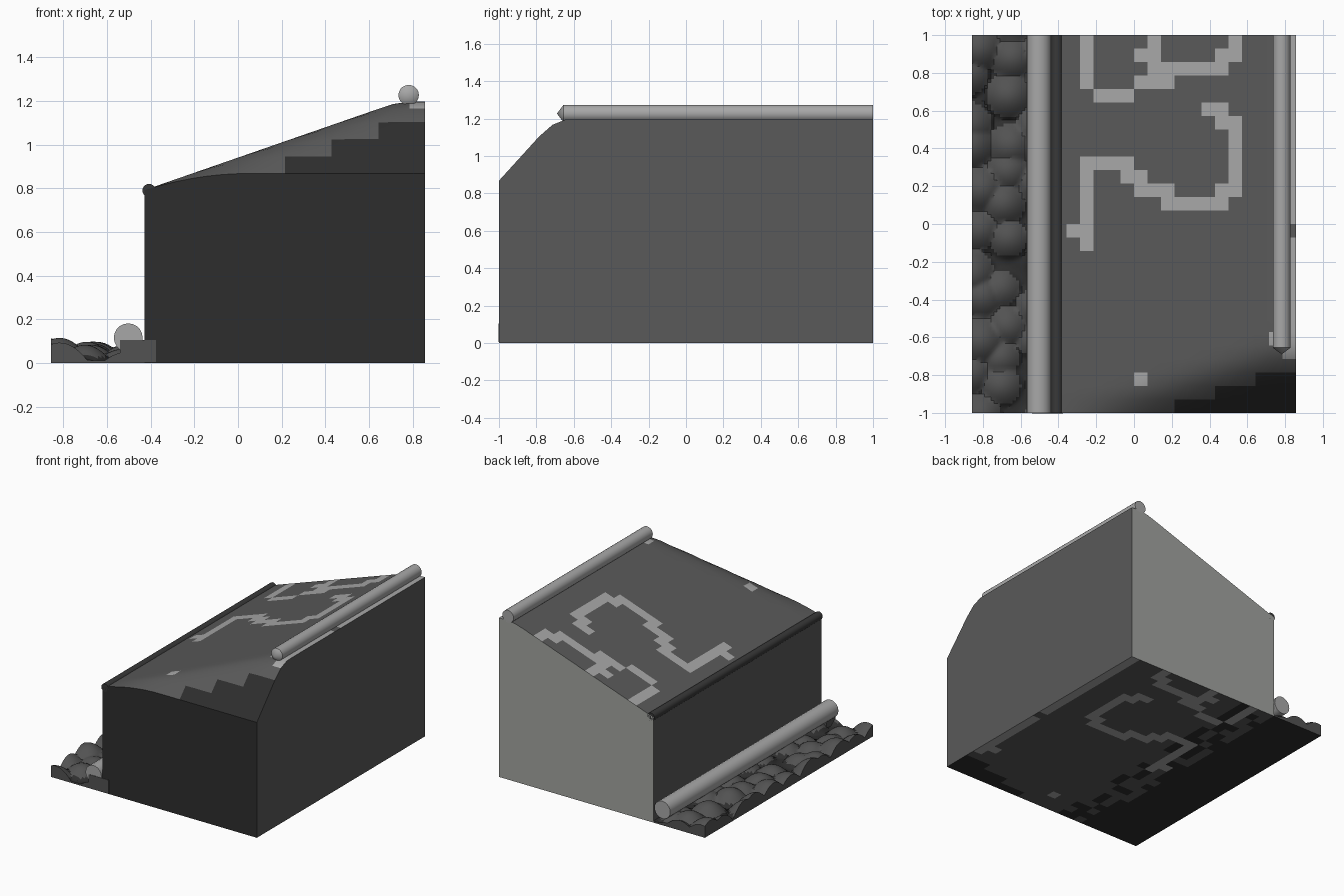
import bpy, bmesh, math, random
from mathutils import Vector

if "Cube" in bpy.data.objects:
    bpy.data.objects.remove(bpy.data.objects["Cube"])

random.seed(4)
C = 1 / 14  # size of one square of the roof pattern


def material(name, r, g, b):
    m = bpy.data.materials.new(name)
    m.diffuse_color = (r, g, b, 1)
    m.use_nodes = True
    m.node_tree.nodes["Principled BSDF"].inputs["Base Color"].default_value = m.diffuse_color
    return m


GREY = material("mid grey", 0.1, 0.1, 0.1)
DARK = material("charcoal", 0.027, 0.027, 0.027)
PALE = material("pale grey", 0.39, 0.39, 0.39)
BACK = material("pale stone", 0.36, 0.37, 0.35)
ROCK = material("rock grey", 0.085, 0.085, 0.085)
TRIM = material("trim grey", 0.04, 0.04, 0.04)


def finish(name, bm, mats, smooth=True):
    bmesh.ops.recalc_face_normals(bm, faces=bm.faces[:])
    me = bpy.data.meshes.new(name)
    bm.to_mesh(me)
    bm.free()
    ob = bpy.data.objects.new(name, me)
    bpy.context.collection.objects.link(ob)
    for m in mats:
        me.materials.append(m)
    if smooth:
        bpy.ops.object.select_all(action='DESELECT')
        ob.select_set(True)
        bpy.context.view_layer.objects.active = ob
        bpy.ops.object.shade_smooth_by_angle(angle=math.radians(35))
    return ob


def height_block(name, xs, ys, height, rule, mats):
    """Closed block with a height-field top; rule(kind, i, j, z) picks the material."""
    bm = bmesh.new()
    nx, ny = len(xs) - 1, len(ys) - 1
    top = [[bm.verts.new((x, y, height(x, y))) for y in ys] for x in xs]
    bot = [[bm.verts.new((x, y, 0)) for y in ys] for x in xs]

    def face(kind, i, j, *vs):
        f = bm.faces.new(vs)
        z = sum(v.co.z for v in vs) / len(vs)
        f.material_index = rule(kind, i, j, z)

    for i in range(nx):
        for j in range(ny):
            for kind, g in (("top", top), ("bottom", bot)):
                face(kind, i, j, g[i][j], g[i + 1][j], g[i + 1][j + 1], g[i][j + 1])
        for kind, j in (("front", 0), ("back", ny)):
            face(kind, i, j, bot[i][j], bot[i + 1][j], top[i + 1][j], top[i][j])
    for j in range(ny):
        for kind, i in (("left", 0), ("right", nx)):
            face(kind, i, j, bot[i][j], bot[i][j + 1], top[i][j + 1], top[i][j])
    return finish(name, bm, mats)


# Winding pattern as rectangles of squares: first x, last x, first y, last y
STROKES = [
    (-5, -5, -1, -1), (-4, -4, -2, 4), (-4, -1, 4, 4), (-1, 0, 3, 3),
    (0, 2, 2, 2), (2, 6, 1, 1), (6, 7, 2, 2), (7, 7, 2, 7), (6, 7, 7, 7),
    (5, 6, 8, 8), (-4, -4, 10, 13), (-3, -1, 9, 9), (0, 2, 10, 10),
    (1, 6, 11, 11), (0, 1, 12, 12), (1, 1, 13, 13), (6, 7, 12, 12),
    (7, 7, 13, 13), (0, 0, -12, -12), (10, 10, -9, -9), (11, 11, -10, -2),
    (11, 11, 0, 13),
]


def smooth_min(a, b, k):
    h = max(k - abs(a - b), 0)
    return min(a, b) - h * h / (4 * k)


def roof_height(x, y):
    slope = smooth_min(0.792 + (x + 0.4286) * 0.347, 1.197, 0.02)
    return smooth_min(slope, 0.868 + (y + 1) * 1.1, 0.09)


def body_rule(kind, i, j, z):
    if kind in ("left", "right"):
        return 0
    if kind == "front":
        return 1
    if kind == "back":
        return 3
    i, j = i - 6, j - 14
    if any(a <= i <= b and c <= j <= d for a, b, c, d in STROKES):
        return 2
    if i >= 3 and j < -14 + i // 3:  # stepped dark border on the sloped front
        return 1
    if kind == "bottom" and i < -2 and random.random() < 0.45:
        return 1
    return 0


# Main body with sloped roof and slanted front
height_block("body", [i * C for i in range(-6, 13)], [j * C for j in range(-14, 15)],
             roof_height, body_rule, [GREY, DARK, PALE, BACK])

# Strip of rounded rocks along the left foot
stones = []
for row in range(11):
    for col in range(3):
        stones.append((-0.84 + col * 0.17 + random.uniform(-0.04, 0.04),
                       -1 + (row + 0.5 * (col % 2)) * 0.195 + random.uniform(-0.05, 0.05),
                       0.11 - col * 0.015 + random.uniform(-0.025, 0.005)))


def rock_height(x, y):
    return max(0.012, max(h - 5 * ((x - a) ** 2 + (y - b) ** 2) for a, b, h in stones))


height_block("rocks", [-0.857 + 0.43 * i / 26 for i in range(27)],
             [-1 + 2 * j / 120 for j in range(121)], rock_height,
             lambda kind, i, j, z: 1 if kind == "bottom" or (kind == "top" and z < 0.03) else 0,
             [ROCK, DARK])


def rod(name, x, z, r, y0, y1, mat, tip=0):
    """Round bar along y, with an optional pointed front end."""
    bm = bmesh.new()
    n = 20
    rings = []
    for y in (y0, y1):
        rings.append([bm.verts.new((x + r * math.cos(2 * math.pi * k / n), y,
                                    z + r * math.sin(2 * math.pi * k / n))) for k in range(n)])
    for k in range(n):
        m = (k + 1) % n
        bm.faces.new((rings[0][k], rings[0][m], rings[1][m], rings[1][k]))
    bm.faces.new(rings[1])
    if tip:
        apex = bm.verts.new((x, y0 - tip, z))
        for k in range(n):
            bm.faces.new((rings[0][k], rings[0][(k + 1) % n], apex))
    else:
        bm.faces.new(rings[0])
    return finish(name, bm, [mat])


rod("ridge_rod", 0.782, 1.227, 0.047, -0.655, 1.0, PALE, tip=0.035)
rod("eave_rod", -0.408, 0.79, 0.03, -1.0, 1.0, TRIM)
rod("foot_rod", -0.503, 0.115, 0.066, -1.0, 1.0, PALE)

# Small stone block at the front left corner
bm = bmesh.new()
bmesh.ops.create_cube(bm, size=1)
for v in bm.verts:
    v.co = Vector((-0.458 + v.co.x * 0.166, -0.951 + v.co.y * 0.104, 0.055 + v.co.z * 0.1))
finish("corner_block", bm, [ROCK], smooth=False)
